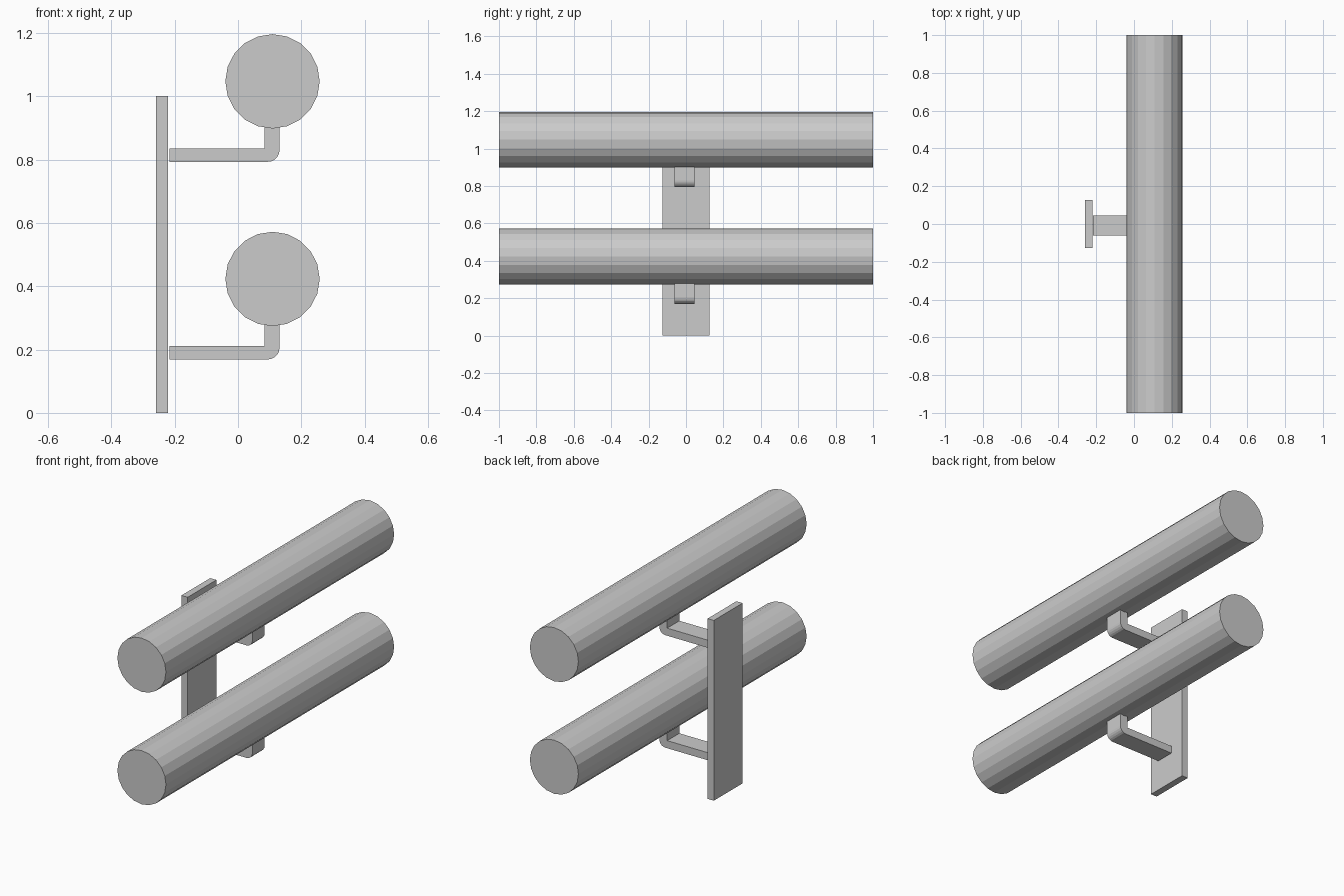
import bpy, bmesh, math
from mathutils import Vector

if "Cube" in bpy.data.objects:
    bpy.data.objects.remove(bpy.data.objects["Cube"])


def extrude_profile(name, pts, y0, y1):
    """Closed x/z outline extruded along y, flat shaded."""
    bm = bmesh.new()
    face = bm.faces.new([bm.verts.new((x, y0, z)) for x, z in pts])
    res = bmesh.ops.extrude_face_region(bm, geom=[face])
    moved = [v for v in res["geom"] if isinstance(v, bmesh.types.BMVert)]
    bmesh.ops.translate(bm, verts=moved, vec=Vector((0, y1 - y0, 0)))
    bmesh.ops.recalc_face_normals(bm, faces=bm.faces[:])
    mesh = bpy.data.meshes.new(name)
    bm.to_mesh(mesh)
    bm.free()
    obj = bpy.data.objects.new(name, mesh)
    bpy.context.collection.objects.link(obj)
    return obj


def circle(cx, cz, r, sides):
    return [(cx + r * math.sin(math.tau * i / sides),
             cz + r * math.cos(math.tau * i / sides)) for i in range(sides)]


def bracket_outline(z):
    """L shape with a rounded outer corner; z is its underside."""
    r, right = 0.036, 0.131
    corner = [(right - r + r * math.sin(a), z + r - r * math.cos(a))
              for a in (math.pi / 2 * i / 5 for i in range(6))]
    return ([(-0.216, z)] + corner +
            [(right, z + 0.112), (0.083, z + 0.112),
             (0.083, z + 0.042), (-0.216, z + 0.042)])


# Upright wall plate
extrude_profile("wall_plate",
                [(-0.259, 0), (-0.221, 0), (-0.221, 1), (-0.259, 1)], -0.126, 0.126)

# Two rails, each on an L-shaped bracket
for label, z in (("lower", 0.169), ("upper", 0.793)):
    extrude_profile(label + "_bracket", bracket_outline(z), -0.061, 0.046)
    extrude_profile(label + "_rail", circle(0.109, z + 0.254, 0.149, 20), -1, 1)
